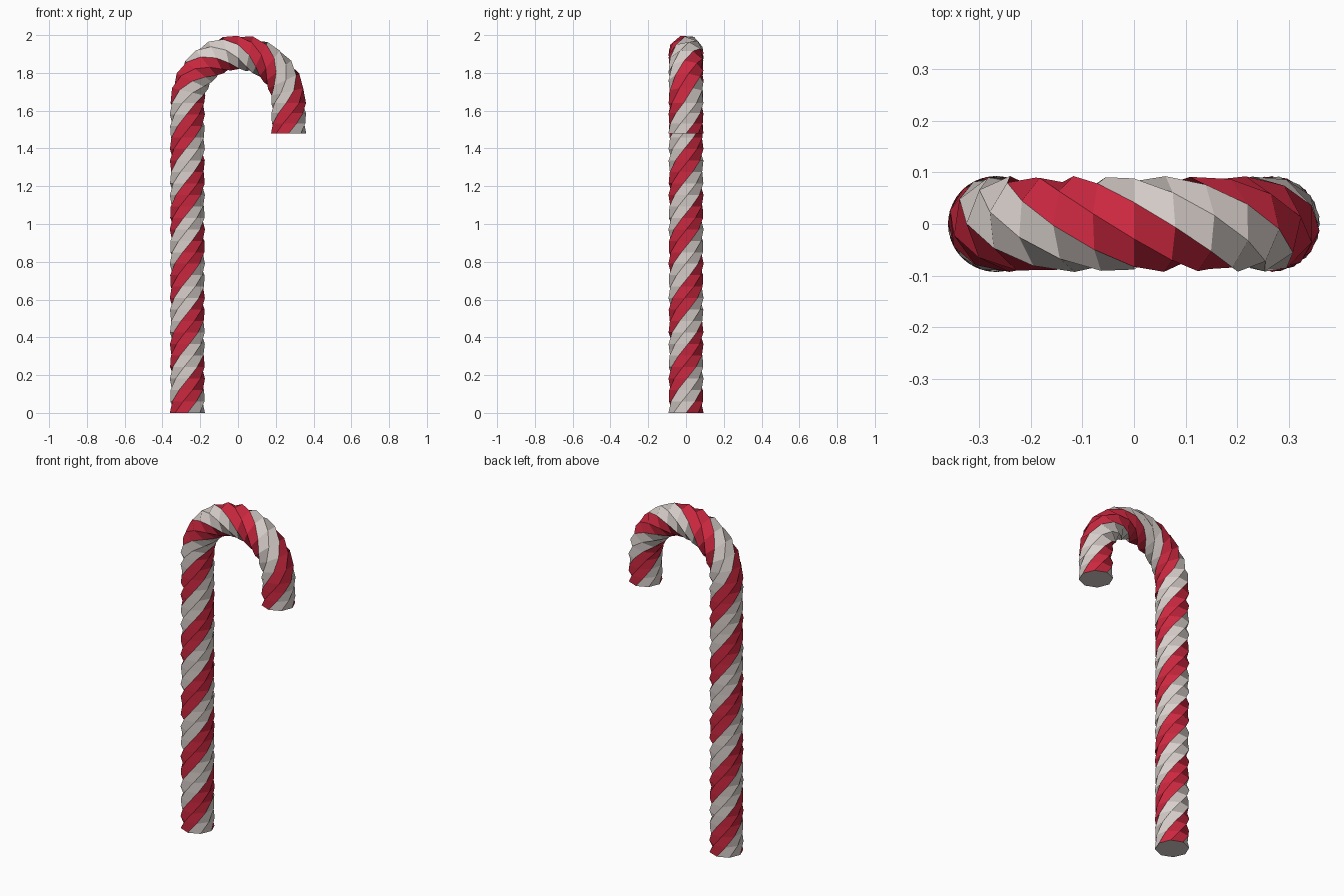
import bpy, bmesh, math
from mathutils import Vector

cube = bpy.data.objects.get("Cube")
if cube:
    bpy.data.objects.remove(cube, do_unlink=True)


def make_material(name, rgb):
    mat = bpy.data.materials.new(name)
    mat.use_nodes = True
    color = (*rgb, 1)
    mat.diffuse_color = color
    mat.node_tree.nodes["Principled BSDF"].inputs["Base Color"].default_value = color
    return mat


white = make_material("cream white", (0.68, 0.62, 0.59))
red = make_material("candy red", (0.60, 0.021, 0.05))

SIDES = 8
TUBE = 0.093      # tube radius
REACH = 0.268     # radius of the hook's centre line
BEND = 1.64       # height where the hook starts
TIP = 1.48        # height of the hook tip
ARC = math.pi * REACH
LENGTH = BEND + ARC + BEND - TIP
TWIST = math.radians(1350)
SHAFT_STEPS, ARC_STEPS, TIP_STEPS = 27, 14, 3


def centre_line(s):
    """Point and upward-facing tangent angle at distance s along the cane."""
    a = min(max((s - BEND) / REACH, 0), math.pi)
    straight = min(s, BEND) - max(s - BEND - ARC, 0)
    return Vector((-REACH * math.cos(a), 0, straight + REACH * math.sin(a))), a


# Distances of the cross-sections: shaft, half-circle hook, short tip
distances = [BEND * i / SHAFT_STEPS for i in range(SHAFT_STEPS)]
distances += [BEND + ARC * i / ARC_STEPS for i in range(ARC_STEPS)]
distances += [BEND + ARC + (BEND - TIP) * i / TIP_STEPS for i in range(TIP_STEPS + 1)]

# Evenly twisted tube with lengthwise stripes two faces wide
bm = bmesh.new()
side_axis = Vector((0, 1, 0))
rings = []
for s in distances:
    centre, bend = centre_line(s)
    inward = Vector((math.cos(bend), 0, -math.sin(bend)))
    ring = []
    for j in range(SIDES):
        a = TWIST * s / LENGTH + math.tau * j / SIDES
        offset = inward * math.cos(a) + side_axis * math.sin(a)
        ring.append(bm.verts.new(centre + offset * TUBE))
    rings.append(ring)

for low, high in zip(rings, rings[1:]):
    for j in range(SIDES):
        k = (j + 1) % SIDES
        face = bm.faces.new((low[j], low[k], high[k], high[j]))
        face.material_index = 1 if (j // 2) % 2 == 0 else 0

# Flat ends
bm.faces.new(list(reversed(rings[0])))
bm.faces.new(rings[-1])
bmesh.ops.recalc_face_normals(bm, faces=bm.faces[:])

mesh = bpy.data.meshes.new("striped_cane")
bm.to_mesh(mesh)
bm.free()
mesh.materials.append(white)
mesh.materials.append(red)
cane = bpy.data.objects.new("striped_cane", mesh)
bpy.context.collection.objects.link(cane)
